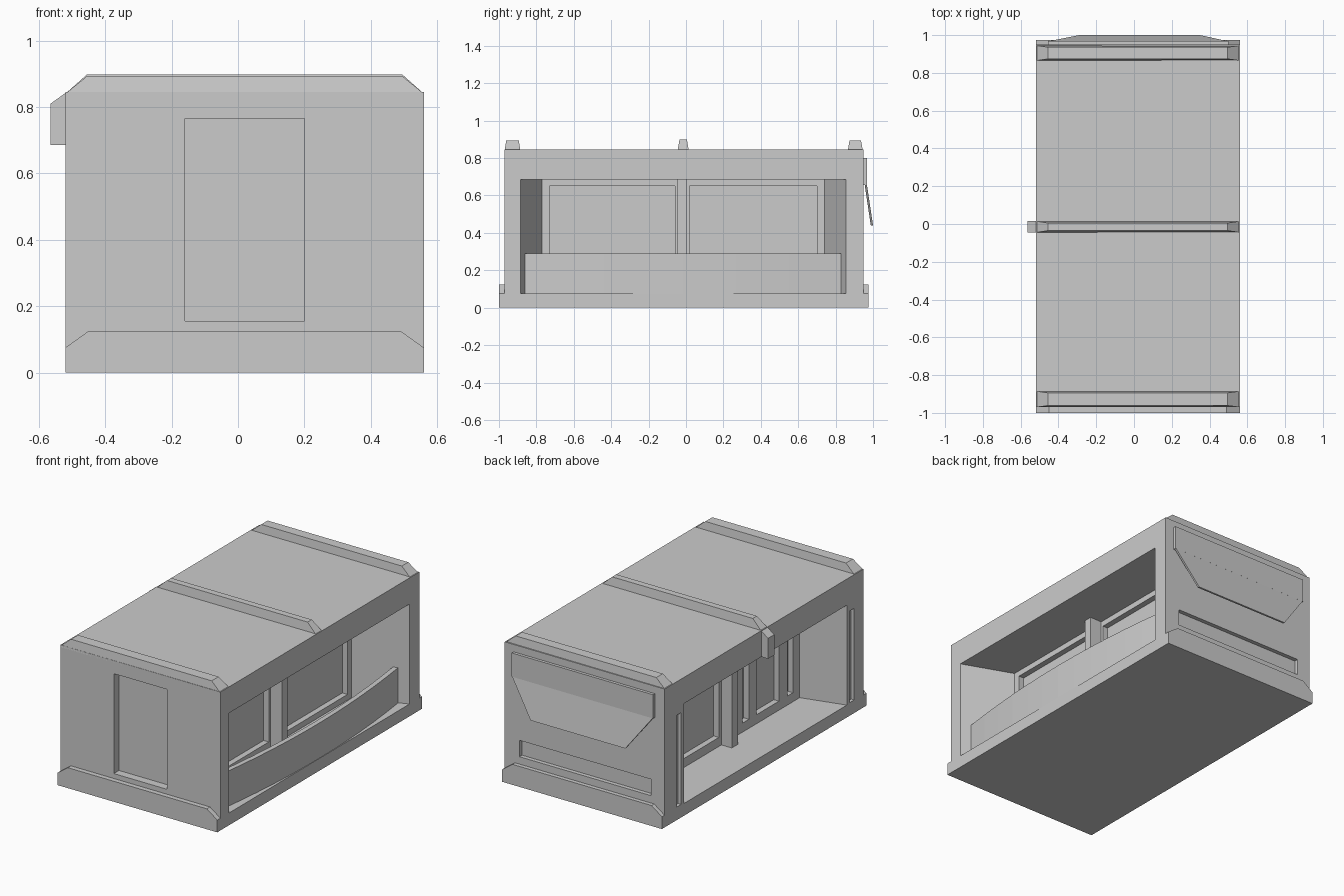
import bpy, bmesh, math
from mathutils import Vector

if "Cube" in bpy.data.objects:
    bpy.data.objects.remove(bpy.data.objects["Cube"])


def prism(name, outline, offset):
    """Extrude a planar 3D outline along an offset vector."""
    bm = bmesh.new()
    face = bm.faces.new([bm.verts.new(p) for p in outline])
    ext = bmesh.ops.extrude_face_region(bm, geom=[face])
    moved = [v for v in ext["geom"] if isinstance(v, bmesh.types.BMVert)]
    bmesh.ops.translate(bm, verts=moved, vec=Vector(offset))
    bmesh.ops.recalc_face_normals(bm, faces=bm.faces)
    mesh = bpy.data.meshes.new(name)
    bm.to_mesh(mesh)
    bm.free()
    ob = bpy.data.objects.new(name, mesh)
    bpy.context.collection.objects.link(ob)
    return ob


def box(name, x0, x1, y0, y1, z0, z1):
    return prism(name, [(x0, y0, z0), (x1, y0, z0), (x1, y1, z0), (x0, y1, z0)],
                 (0, 0, z1 - z0))


def cut(target, cutter):
    mod = target.modifiers.new("cut", 'BOOLEAN')
    mod.operation, mod.solver, mod.object = 'DIFFERENCE', 'EXACT', cutter
    bpy.context.view_layer.objects.active = target
    bpy.ops.object.modifier_apply(modifier=mod.name)
    bpy.data.objects.remove(cutter)


X0, X1, Y0, Y1, H = -0.52, 0.56, -0.97, 0.95, 0.845
FLOOR, CEIL = 0.075, 0.685
WALL_R, WALL_L = 0.25, -0.25

# Main body
body = box("body", X0, X1, Y0, Y1, 0, H)

# Open bays on both long sides, with slanted end walls
for outer, inner, ya, yb, yc, yd in ((X1, WALL_R, -0.885, -0.77, 0.74, 0.855),
                                     (X0, WALL_L, -0.81, -0.74, 0.70, 0.76)):
    past = outer + math.copysign(0.1, outer)
    plan = [(past, ya), (outer, ya), (inner, yb), (inner, yc), (outer, yd), (past, yd)]
    cut(body, prism("bay_cutter", [(x, y, FLOOR) for x, y in plan],
                    (0, 0, CEIL - FLOOR)))

# Right-hand windows
for ya, yb in ((-0.73, -0.06), (0.02, 0.70)):
    cut(body, box("window_cutter", WALL_R - 0.035, WALL_R + 0.05, ya, yb, 0.11, 0.65))

# Left-hand windows and narrow panels
for ya, yb in ((0.04, 0.66), (-0.25, -0.19), (-0.54, -0.325), (-0.675, -0.62)):
    cut(body, box("window_cutter", WALL_L - 0.05, WALL_L + 0.035, ya, yb, 0.13, 0.65))

# Slots in the left corner posts
for ya, yb in ((-0.88, -0.835), (0.79, 0.835)):
    cut(body, box("slot_cutter", X0 - 0.05, X0 + 0.02, ya, yb, 0.08, 0.64))

# Front doorway and rear slot
cut(body, box("door_cutter", -0.16, 0.20, Y0 - 0.05, Y0 + 0.05, 0.155, 0.765))
cut(body, box("rear_slot_cutter", -0.43, 0.46, Y1 - 0.025, Y1 + 0.05, 0.17, 0.27))

# Pillars in the middle of each bay
box("right_pillar", WALL_R - 0.02, 0.33, -0.045, 0.005, FLOOR - 0.01, CEIL + 0.01)
box("left_pillar", -0.32, WALL_L + 0.02, -0.045, 0.015, FLOOR - 0.01, CEIL + 0.01)

# Bowed barrier across the right bay
N = 12
arc = [(0.50 + 0.058 * (1 - (2 * i / N - 1) ** 2), -0.86 + 1.69 * i / N)
       for i in range(N + 1)]
plan = arc + [(x - 0.03, y) for x, y in reversed(arc)]
prism("bowed_barrier", [(x, y, FLOOR - 0.005) for x, y in plan], (0, 0, 0.22))


def roof_rib(name, ya, yb, top, inset):
    """Chamfered rib across the roof with a narrower top."""
    rib = prism(name, [(x, ya, z) for x, z in
                       ((X0, H - 0.02), (X1, H - 0.02), (X1, H - 0.005), (0.495, top), (-0.455, top), (X0, H - 0.005))],
                (0, yb - ya, 0))
    for v in rib.data.vertices:
        if v.co.z > H:
            v.co.y += inset if v.co.y < (ya + yb) / 2 else -inset
    return rib


# Roof ribs
roof_rib("front_roof_rib", -0.97, -0.885, 0.893, 0.009)
roof_rib("middle_roof_rib", -0.045, 0.015, 0.898, 0.01)
roof_rib("rear_roof_rib", 0.865, 0.945, 0.893, 0.009)

# Hook of the middle rib down the left side
prism("rib_hook", [(x, -0.045, z) for x, z in
                   ((-0.50, CEIL), (-0.565, CEIL), (-0.565, 0.81), (X0, 0.842), (-0.50, 0.842))],
      (0, 0.06, 0))

# Chamfered skirts at both ends
for name, y, d in (("front_skirt", Y0, -0.03), ("rear_skirt", Y1, 0.025)):
    prism(name, [(x, y, z) for x, z in
                 ((X0, 0), (X1, 0), (X1, 0.075), (0.49, 0.125), (-0.45, 0.125), (X0, 0.075))],
          (0, d, 0))

# Rear awning: upright header and a tapered flap leaning outwards
box("awning_header", -0.455, 0.50, Y1 - 0.005, 0.968, 0.655, 0.80)
prism("awning_flap", [(-0.455, 0.967, 0.66), (0.50, 0.967, 0.66),
                      (0.35, 1.0, 0.44), (-0.29, 1.0, 0.44)], (0, -0.012, 0))
